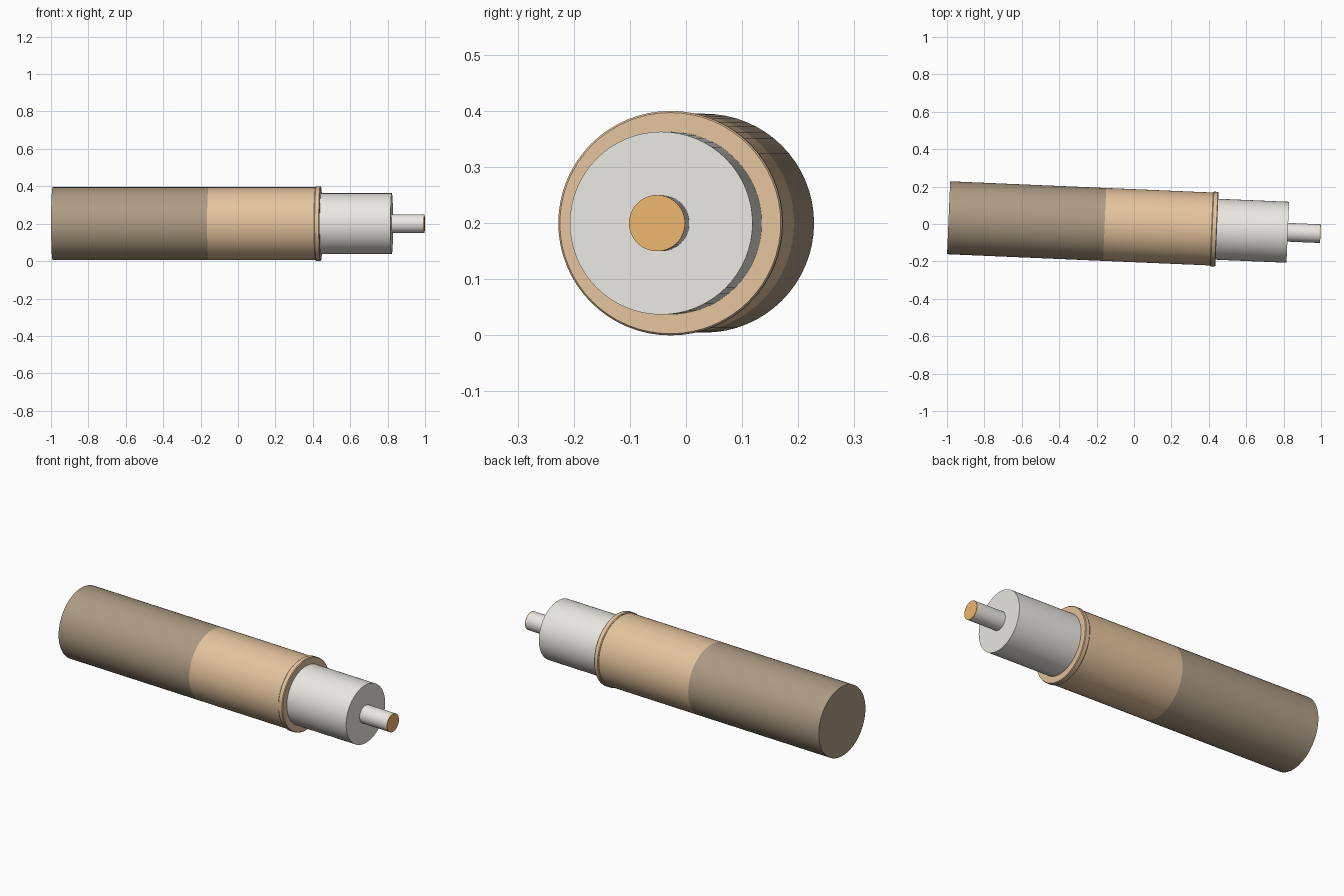
import bpy, bmesh, math
from mathutils import Vector, Matrix

if "Cube" in bpy.data.objects:
    bpy.data.objects.remove(bpy.data.objects["Cube"])

SEGMENTS = 64
# Tilted centre line shared by every part
PLACE = Matrix.Translation((0, -0.009, 0.2)) @ Matrix.Rotation(math.radians(-2.45), 4, 'Z')


def material(name, rgb):
    mat = bpy.data.materials.new(name)
    mat.diffuse_color = (*rgb, 1)
    mat.use_nodes = True
    mat.node_tree.nodes["Principled BSDF"].inputs["Base Color"].default_value = mat.diffuse_color
    return mat


def turned(name, profile, mat):
    """Turn a closed-end (position, radius) profile around the centre line."""
    bm = bmesh.new()
    rings = []
    for s, r in profile:
        rings.append([bm.verts.new(PLACE @ Vector((s,
                      r * math.cos(2 * math.pi * i / SEGMENTS),
                      r * math.sin(2 * math.pi * i / SEGMENTS))))
                      for i in range(SEGMENTS)])
    for a, b in zip(rings, rings[1:]):
        for i in range(SEGMENTS):
            j = (i + 1) % SEGMENTS
            bm.faces.new((a[i], a[j], b[j], b[i]))
    bm.faces.new(rings[0])
    bm.faces.new(rings[-1])
    bmesh.ops.recalc_face_normals(bm, faces=bm.faces)
    mesh = bpy.data.meshes.new(name)
    bm.to_mesh(mesh)
    bm.free()
    mesh.materials.append(mat)
    obj = bpy.data.objects.new(name, mesh)
    bpy.context.collection.objects.link(obj)
    bpy.ops.object.select_all(action='DESELECT')
    obj.select_set(True)
    bpy.context.view_layer.objects.active = obj
    bpy.ops.object.shade_smooth_by_angle(angle=math.radians(35))
    return obj


brown = material("brown", (0.42, 0.33, 0.23))
tan = material("tan", (0.78, 0.55, 0.34))
white = material("off_white", (0.83, 0.81, 0.76))
orange = material("orange", (0.85, 0.47, 0.16))

# Outer tube in two tones
turned("rear_body", [(-0.992, 0.195), (-0.157, 0.195)], brown)
turned("front_body", [(-0.157, 0.195), (0.418, 0.195)], tan)
# Rim at the mouth of the tube
turned("collar", [(0.415, 0.197), (0.419, 0.2), (0.44, 0.2), (0.444, 0.197)], tan)
# Inner cylinder, its thin pin and the coloured pin end
turned("inner_cylinder", [(0.40, 0.163), (0.823, 0.163)], white)
turned("pin", [(0.80, 0.05), (0.993, 0.05)], white)
turned("pin_end", [(0.993, 0.05), (0.998, 0.05)], orange)
